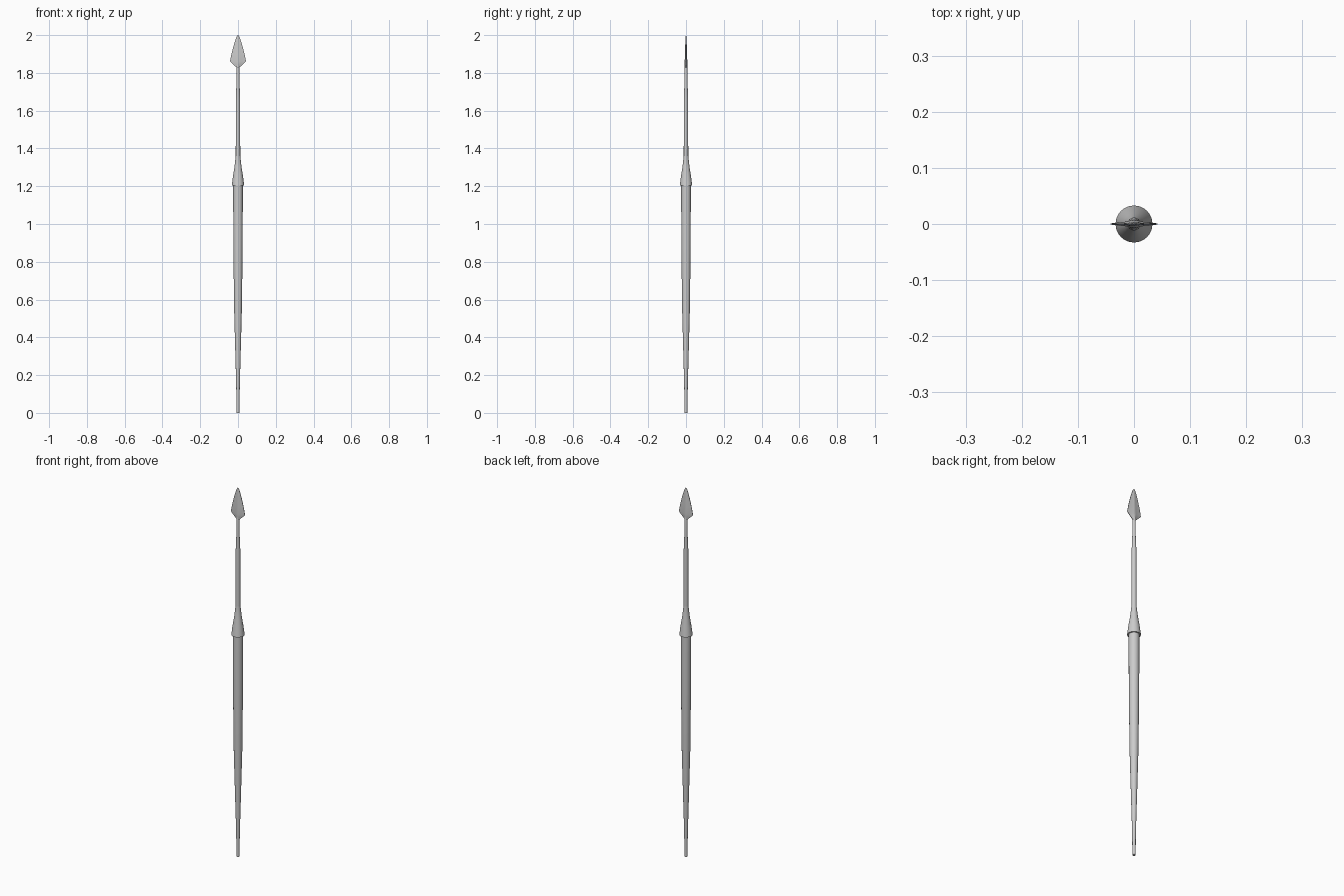
import bpy, bmesh
from math import cos, sin, tau

if "Cube" in bpy.data.objects:
    bpy.data.objects.remove(bpy.data.objects["Cube"])


def loft(name, rings, angle=0.6):
    """Skin a stack of equal-length rings and cap both ends."""
    bm = bmesh.new()
    loops = [[bm.verts.new(p) for p in ring] for ring in rings]
    n = len(loops[0])
    for a, b in zip(loops, loops[1:]):
        for i in range(n):
            j = (i + 1) % n
            bm.faces.new((a[i], a[j], b[j], b[i]))
    bm.faces.new(loops[0][::-1])
    bm.faces.new(loops[-1])
    bmesh.ops.recalc_face_normals(bm, faces=bm.faces)
    mesh = bpy.data.meshes.new(name)
    bm.to_mesh(mesh)
    bm.free()
    obj = bpy.data.objects.new(name, mesh)
    bpy.context.collection.objects.link(obj)
    bpy.context.view_layer.objects.active = obj
    obj.select_set(True)
    bpy.ops.object.shade_smooth_by_angle(angle=angle)
    obj.select_set(False)
    return obj


def turned(name, profile, sides=24):
    """Round part from (radius, height) pairs."""
    return loft(name, [[(r * cos(tau * i / sides), r * sin(tau * i / sides), z)
                        for i in range(sides)] for r, z in profile])


def blade_ring(w, t, z):
    """Thin section with a raised centre rib and fine edges."""
    e = min(0.001, t * 0.4)
    half = [(w, e), (w * 0.4, t * 0.55), (w * 0.18, t * 0.85), (0, t),
            (-w * 0.18, t * 0.85), (-w * 0.4, t * 0.55), (-w, e)]
    return [(x, y, z) for x, y in half] + [(-x, -y, z) for x, y in half]


# Tapered wooden shaft with narrow butt
turned("shaft", [(0.008, 0), (0.0085, 0.09), (0.011, 0.2), (0.0165, 0.4),
                 (0.021, 0.57), (0.0235, 0.8), (0.025, 1.0), (0.0255, 1.22)])

# Flared socket that grips the shaft
turned("socket", [(0.025, 1.203), (0.033, 1.203), (0.027, 1.25),
                  (0.019, 1.30), (0.012, 1.36), (0.0115, 1.38)])

# Long slim metal shank
turned("shank", [(0.012, 1.36), (0.0115, 1.66), (0.008, 1.75),
                 (0.007, 1.84), (0.003, 1.865)])

# Leaf-shaped head
loft("spear_head", [blade_ring(w, t, z) for w, t, z in (
    (0.007, 0.0065, 1.828), (0.025, 0.007, 1.845), (0.042, 0.007, 1.862),
    (0.0345, 0.0055, 1.90), (0.0215, 0.004, 1.95), (0.011, 0.0025, 1.982),
    (0.006, 0.0015, 1.994), (0.001, 0.001, 2.0))], angle=0.5)
